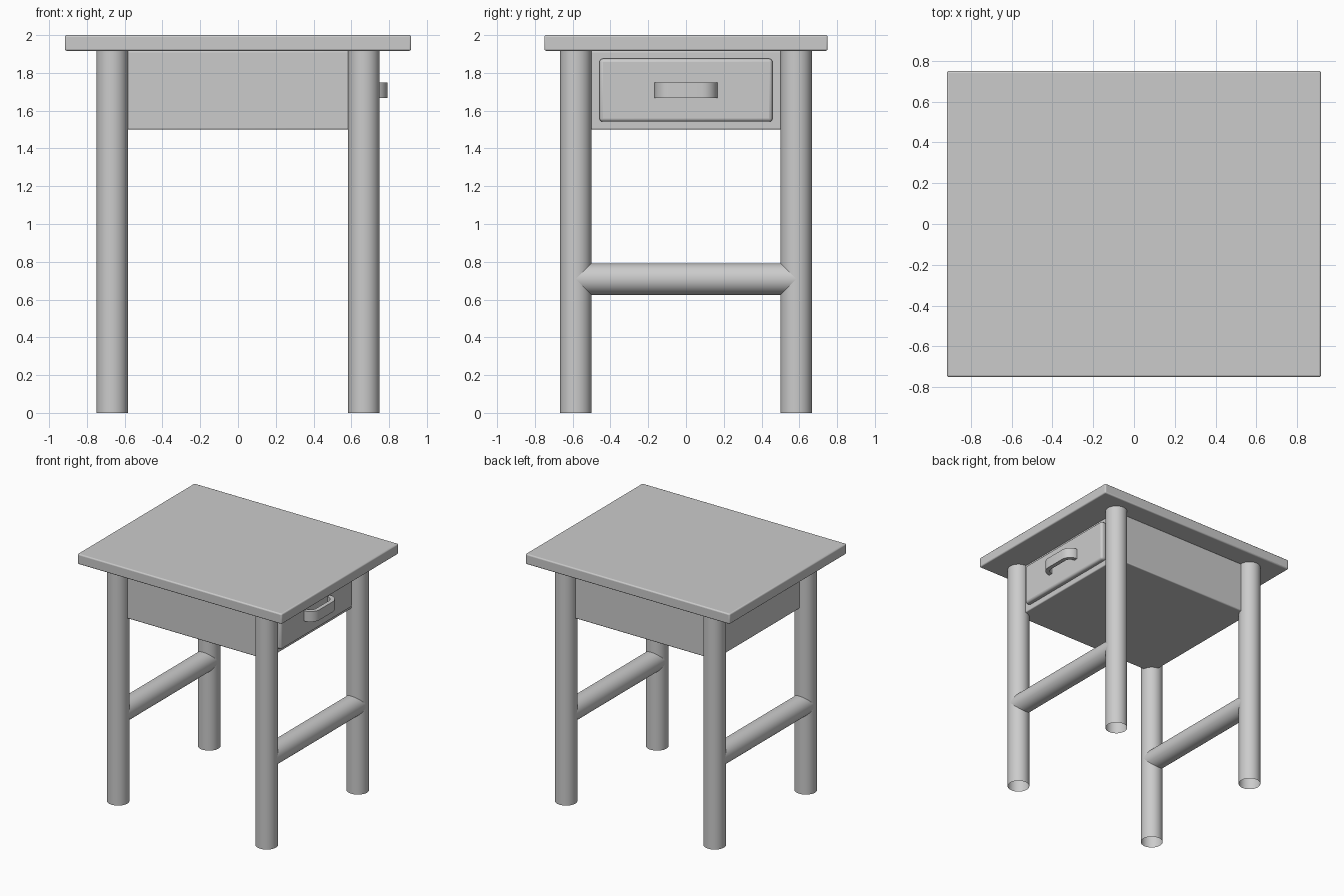
import bpy
import bmesh
from math import pi, cos, sin
from mathutils import Matrix

if "Cube" in bpy.data.objects:
    bpy.data.objects.remove(bpy.data.objects["Cube"], do_unlink=True)

U = 1 / 12  # design module: every part is a multiple of it

grey = bpy.data.materials.new("plain grey")
grey.use_nodes = True
grey.diffuse_color = (0.6, 0.6, 0.6, 1)
grey.node_tree.nodes["Principled BSDF"].inputs["Base Color"].default_value = (0.6, 0.6, 0.6, 1)


def finish(name, bm, bevel=0.0):
    """Turn a bmesh into a named, shaded object with optional soft edges."""
    bmesh.ops.recalc_face_normals(bm, faces=bm.faces)
    mesh = bpy.data.meshes.new(name)
    bm.to_mesh(mesh)
    bm.free()
    mesh.materials.append(grey)
    obj = bpy.data.objects.new(name, mesh)
    bpy.context.collection.objects.link(obj)
    if bevel:
        mod = obj.modifiers.new("soft edges", "BEVEL")
        mod.width = bevel
        mod.segments = 3
    bpy.ops.object.select_all(action="DESELECT")
    obj.select_set(True)
    bpy.context.view_layer.objects.active = obj
    bpy.ops.object.shade_smooth_by_angle(angle=pi / 5)
    return obj


def box(name, low, high, bevel):
    bm = bmesh.new()
    size = [(b - a) * U for a, b in zip(low, high)]
    centre = [(a + b) / 2 * U for a, b in zip(low, high)]
    bmesh.ops.create_cube(bm, size=1, matrix=Matrix.Translation(centre) @ Matrix.Diagonal((*size, 1)))
    return finish(name, bm, bevel)


def tube(name, centre, length, turn):
    """Open-ended round bar."""
    bm = bmesh.new()
    place = Matrix.Translation([c * U for c in centre]) @ Matrix.Rotation(turn, 4, "X")
    bmesh.ops.create_cone(bm, cap_ends=False, segments=40, radius1=U, radius2=U,
                          depth=length * U, matrix=place)
    return finish(name, bm)


# Table top, apron box reaching the leg axes, and raised drawer front
box("table_top", (-11, -9, 23), (11, 9, 24), 0.01)
box("apron_box", (-8, -7, 18), (8, 7, 23), 0.008)
box("drawer_front", (7.9, -5.5, 18.5), (8.5, 5.5, 22.5), 0.018)

# Four round legs and a stretcher between each side pair
for x, side in ((8, "left"), (-8, "right")):
    for y, end in ((-7, "front"), (7, "back")):
        tube(f"{end}_{side}_leg", (x, y, 11.5), 23, 0)
    tube(f"{side}_stretcher", (x, 0, 8.5), 14, pi / 2)


# Drawer pull: a bowed strip with rounded corners
def bow(half, reach, radius):
    points = [(8.4, half)]
    for sign in (1, -1):
        for i in range(9):
            a = pi / 2 * (i if sign == 1 else 8 - i) / 8
            points.append((reach - radius * (1 - sin(a)),
                           sign * (half - radius * (1 - cos(a)))))
    return points + [(8.4, -half)]


bm = bmesh.new()
outline = bow(2, 9.5, 1) + bow(1.6, 9.1, 0.6)[::-1]
n = len(outline) // 2
rows = [[bm.verts.new((x * U, y * U, z * U)) for x, y in outline] for z in (20, 21)]
for i in range(n - 1):
    j = 2 * n - 1 - i
    for row in rows:
        bm.faces.new((row[i], row[i + 1], row[j - 1], row[j]))
for i in range(2 * n):
    k = (i + 1) % (2 * n)
    bm.faces.new((rows[0][i], rows[0][k], rows[1][k], rows[1][i]))
finish("drawer_handle", bm)
